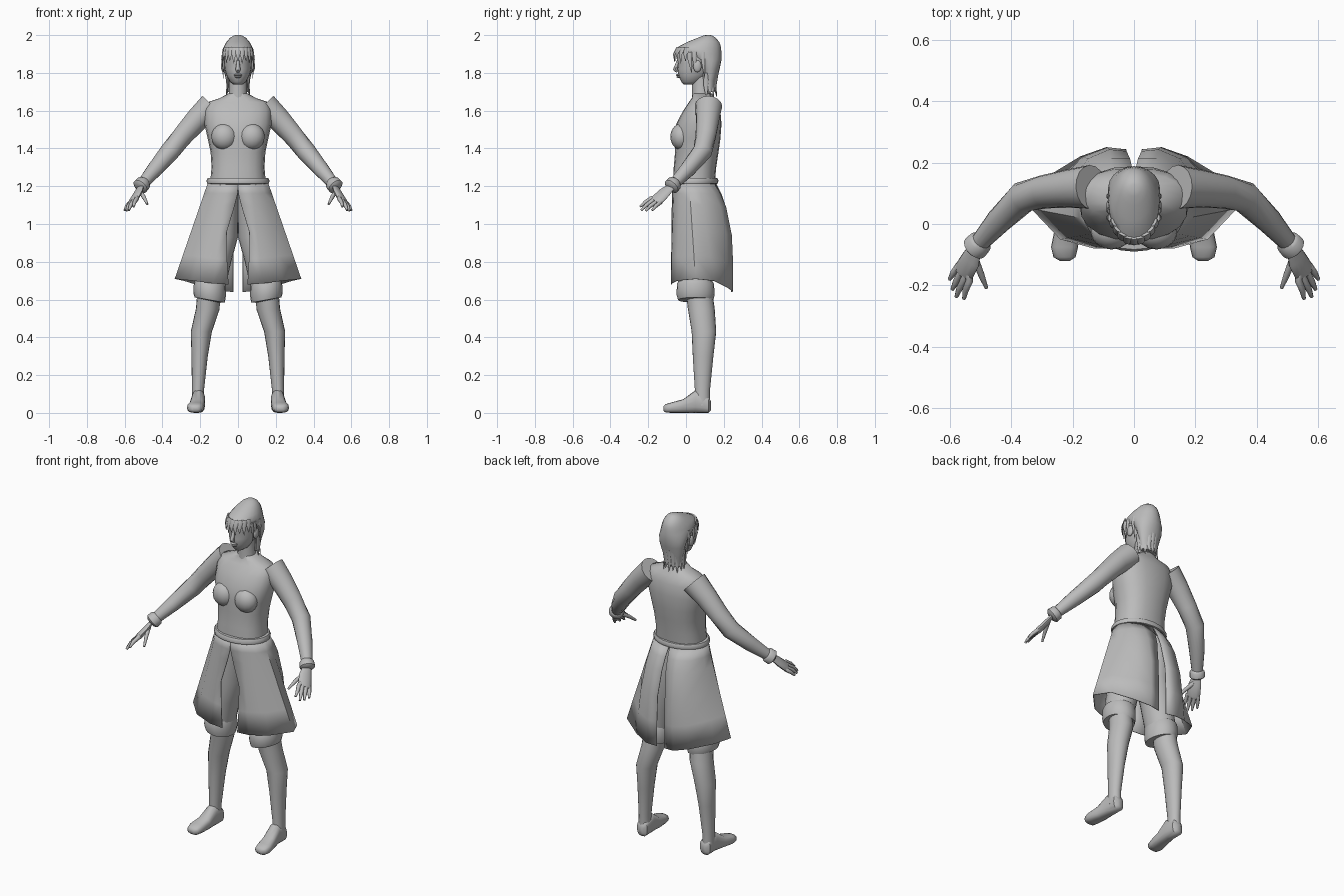
import bpy, bmesh, math
from mathutils import Vector as V

grey = bpy.data.materials.new("plain grey")
grey.diffuse_color = (0.5, 0.5, 0.5, 1)


def finish(name, bm, mirror=False, thick=0, angle=50):
    bmesh.ops.recalc_face_normals(bm, faces=bm.faces)
    me = bpy.data.meshes.new(name)
    bm.to_mesh(me)
    bm.free()
    me.materials.append(grey)
    me.shade_smooth()
    me.set_sharp_from_angle(angle=math.radians(angle))
    ob = bpy.data.objects.new(name, me)
    bpy.context.collection.objects.link(ob)
    if thick:
        ob.modifiers.new("Thickness", 'SOLIDIFY').thickness = thick
    if mirror:
        ob.modifiers.new("Mirror", 'MIRROR').use_mirror_merge = False
    return ob


def add_loft(bm, rings, n=16, power=1.0):
    """Skin a list of (centre, u, v) rings; power < 1 makes them boxier."""
    def sp(x):
        return math.copysign(abs(x) ** power, x)
    rows = []
    for c, u, v in rings:
        rows.append([bm.verts.new(c + u * sp(math.cos(a)) + v * sp(math.sin(a)))
                     for a in (math.tau * i / n for i in range(n))])
    for p, q in zip(rows, rows[1:]):
        for i in range(n):
            j = (i + 1) % n
            bm.faces.new((p[i], p[j], q[j], q[i]))
    bm.faces.new(rows[0])
    bm.faces.new(rows[-1])


def level(z, hw, yf, yb, cx=0, tilt=0):
    """Horizontal ring from half width, front y and back y."""
    return V((cx, (yf + yb) / 2, z)), V((hw, 0, tilt)), V((0, (yb - yf) / 2, 0))


def loft(name, rows, mirror=False, n=20, power=1.0):
    bm = bmesh.new()
    add_loft(bm, [level(*r) for r in rows], n, power)
    return finish(name, bm, mirror)


def add_tube(bm, pts, radii, n=10, hint=(0, 0, 1), squash=1.0):
    """Tube along points; hint is the wide direction, squash flattens it."""
    pts = [V(p) for p in pts]
    rings = []
    for i, p in enumerate(pts):
        t = (pts[min(i + 1, len(pts) - 1)] - pts[max(i - 1, 0)]).normalized()
        u = V(hint)
        u = (u - t * u.dot(t)).normalized()
        rings.append((p, u * radii[i], t.cross(u) * radii[i] * squash))
    add_loft(bm, rings, n)


def add_ball(bm, c, s):
    r = bmesh.ops.create_uvsphere(bm, u_segments=16, v_segments=10, radius=1)
    for w in r["verts"]:
        w.co = V((w.co.x * s[0] + c[0], w.co.y * s[1] + c[1], w.co.z * s[2] + c[2]))


# Torso, neck and waistband
loft("torso", [(1.19, .15, -.07, .15), (1.30, .14, -.065, .16), (1.38, .145, -.058, .172),
               (1.45, .16, -.062, .182), (1.53, .178, -.052, .188), (1.60, .178, -.015, .182),
               (1.645, .16, .015, .165), (1.665, .10, .03, .15), (1.69, .052, .035, .14)], power=.85)
loft("neck", [(1.65, .058, .03, .14), (1.70, .047, .032, .13), (1.78, .047, .03, .13)])
loft("waistband", [(1.21, .15, -.075, .155), (1.215, .164, -.088, .168), (1.23, .167, -.09, .172),
                   (1.243, .16, -.083, .166), (1.245, .14, -.06, .15)], n=24)
bm = bmesh.new()
add_ball(bm, (.073, -.025, 1.462), (.068, .058, .07))
finish("bust", bm, True)

# Arm, bracelet and hand
bm = bmesh.new()
add_tube(bm, [(.14, .12, 1.625), (.215, .115, 1.555), (.29, .105, 1.47), (.36, .088, 1.385),
              (.44, .01, 1.29), (.515, -.075, 1.2)], [.072, .062, .055, .052, .042, .028], 16)
finish("arm", bm, True)
bm = bmesh.new()
add_tube(bm, [(.495, -.052, 1.223), (.501, -.06, 1.216), (.517, -.077, 1.198), (.523, -.083, 1.191)],
         [.03, .041, .043, .03], 16)
finish("bracelet", bm, True)
bm = bmesh.new()
spread = (.045, .065, -.02)
add_tube(bm, [(.515, -.075, 1.2), (.53, -.115, 1.165), (.553, -.155, 1.125), (.557, -.165, 1.118)],
         [.024, .037, .04, .032], 12, spread, .42)
for base, mid, tip in [((.535, -.185, 1.135), (.548, -.215, 1.115), (.553, -.243, 1.092)),
                       ((.55, -.175, 1.125), (.568, -.21, 1.10), (.578, -.237, 1.073)),
                       ((.562, -.155, 1.118), (.58, -.19, 1.095), (.591, -.213, 1.07)),
                       ((.57, -.135, 1.115), (.588, -.16, 1.095), (.60, -.18, 1.072)),
                       ((.518, -.11, 1.172), (.497, -.165, 1.14), (.48, -.208, 1.105))]:
    palm = V(base).lerp(V((.54, -.135, 1.145)), .4)
    add_tube(bm, [palm, base, mid, tip], [.013, .012, .0105, .006], 8)
finish("hand", bm, True)

# Trousers, knee cuffs, lower legs and feet
loft("trouser_leg", [(1.2, .075, -.05, .14, .075), (1.08, .088, -.052, .16, .085),
                     (.93, .09, -.048, .155, .09), (.80, .086, -.045, .145, .122),
                     (.65, .08, -.04, .14, .15)], True)
loft("knee_cuff", [(.70, .078, -.035, .135, .15), (.685, .084, -.048, .148, .15),
                   (.625, .086, -.05, .152, .15, .008), (.598, .08, -.042, .145, .15, .014),
                   (.595, .058, -.01, .13, .152, .012)], True)
loft("lower_leg", [(.64, .06, .0, .14, .155), (.55, .063, .01, .152, .16),
                   (.43, .056, .03, .16, .194), (.30, .043, .036, .145, .203),
                   (.12, .032, .047, .127, .212), (.04, .033, .045, .127, .212)], True)
bm = bmesh.new()
foot = [(.132, .21, .015, .015, .06), (.118, .21, .034, 0, .09), (.05, .21, .036, 0, .12),
        (-.015, .217, .041, 0, .072), (-.075, .226, .044, 0, .056), (-.108, .226, .036, .002, .046),
        (-.12, .225, .016, .012, .034)]
add_loft(bm, [(V((cx, y, (a + b) / 2)), V((w, 0, 0)), V((0, 0, (b - a) / 2)))
              for y, cx, w, a, b in foot], 16, .75)
finish("foot", bm, True)

# Split overskirt: one flared panel per side, open at front and back
hem = [(.05, -.08, .68), (.13, -.08, .685), (.24, -.05, .70), (.335, .05, .71),
       (.29, .15, .70), (.175, .22, .665), (.09, .25, .645), (.025, .243, .64)]
steps = [0, .1, .22, .48, .75, 1]
front_slit = [.001, .002, .018, .06, .058, .05]
bm = bmesh.new()
rows = []
for k, t in enumerate(steps):
    row = []
    for i, (hx, hy, hz) in enumerate(hem):
        a = math.pi * (i / 7 - .5)
        x, y = .165 * math.cos(a), .043 + .117 * math.sin(a)
        f = 1 - (1 - t) ** 4 if i >= 5 else t
        px = front_slit[k] if i == 0 else x + (hx - x) * t
        if i == 7:
            px = .003 + .022 * min(1, 2 * t)
        row.append(bm.verts.new((px, y + (hy - y) * f, 1.215 + (hz - 1.215) * t)))
    rows.append(row)
for p, q in zip(rows, rows[1:]):
    for i in range(7):
        bm.faces.new((p[i], p[i + 1], q[i + 1], q[i]))
finish("skirt_panel", bm, True, .005, 40)

# Head with nose, lips and ears
loft("head", [(1.738, .022, -.012, .05), (1.752, .042, -.024, .08), (1.785, .06, -.04, .12),
              (1.82, .071, -.044, .15), (1.85, .074, -.042, .16), (1.885, .075, -.052, .165),
              (1.93, .068, -.045, .165), (1.96, .045, .01, .15)])
bm = bmesh.new()
add_tube(bm, [(0, -.04, 1.872), (0, -.05, 1.84), (0, -.057, 1.818), (0, -.045, 1.805)],
         [.007, .01, .014, .008], 8, (1, 0, 0), .9)
add_ball(bm, (0, -.04, 1.789), (.022, .013, .006))
add_ball(bm, (0, -.037, 1.779), (.018, .013, .006))
finish("nose_and_lips", bm)
bm = bmesh.new()
add_ball(bm, (.078, .06, 1.835), (.012, .022, .032))
finish("ear", bm, True)

# Hair cap plus pointed locks for the fringe, sides and nape
loft("hair", [(1.70, .052, .105, .15), (1.76, .062, .09, .162), (1.82, .078, .08, .178),
              (1.865, .084, .05, .187), (1.90, .085, -.03, .188), (1.925, .082, -.056, .186),
              (1.945, .072, -.03, .183), (1.965, .06, .01, .175), (1.985, .043, .06, .158),
              (1.997, .024, .09, .14), (2.0, .01, .105, .13)])
bm = bmesh.new()
for i in range(9):
    a = math.radians(-62 + 15.5 * i)
    x, c = math.sin(a), math.cos(a)
    add_tube(bm, [(.075 * x, .05 - .095 * c, 1.935), (.084 * x, .05 - .115 * c, 1.90),
                  (.084 * x, .05 - .112 * c, 1.862 - .012 * (i % 2))], [.016, .012, .001],
             6, (c, x, 0), .4)
finish("fringe", bm)
bm = bmesh.new()
for i in range(9):
    a = math.radians(-88 + 22 * i)
    x, c = math.sin(a), math.cos(a)
    add_tube(bm, [(.06 * x, .105 + .06 * c, 1.80), (.055 * x, .105 + .05 * c, 1.73),
                  (.066 * x, .105 + .06 * c, 1.665 + .012 * (i % 2))], [.018, .013, .001],
             6, (c, -x, 0), .5)
finish("nape_locks", bm)
bm = bmesh.new()
for y, z in [(.02, 1.80), (.045, 1.81), (.09, 1.77)]:
    add_tube(bm, [(.078, y, 1.91), (.084, y, 1.87), (.078, y + .01, z)], [.014, .011, .001],
             6, (0, 1, 0), .5)
finish("side_locks", bm, True)
